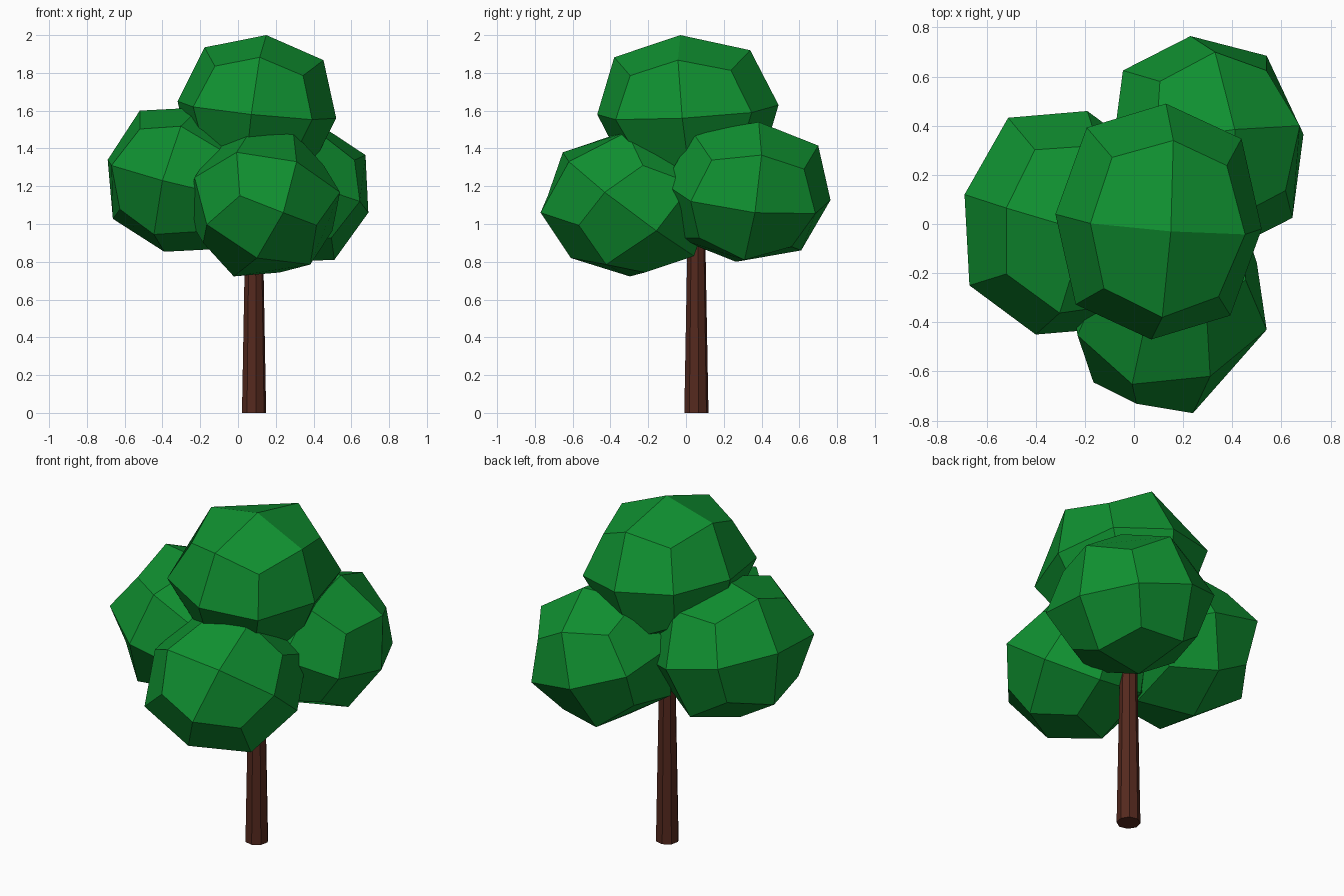
import bpy, bmesh, math
from mathutils import Matrix, Vector

if "Cube" in bpy.data.objects:
    bpy.data.objects.remove(bpy.data.objects["Cube"])


def material(name, rgb):
    m = bpy.data.materials.new(name)
    m.diffuse_color = (*rgb, 1)
    m.use_nodes = True
    m.node_tree.nodes["Principled BSDF"].inputs["Base Color"].default_value = m.diffuse_color
    return m


def add_object(name, bm, mat):
    bmesh.ops.recalc_face_normals(bm, faces=bm.faces)
    mesh = bpy.data.meshes.new(name)
    bm.to_mesh(mesh)
    bm.free()
    mesh.materials.append(mat)
    ob = bpy.data.objects.new(name, mesh)
    bpy.context.collection.objects.link(ob)
    return ob


def leaf_clump(name, center, a, b, c):
    """A tilted cube (half axes a, b, c) rounded by one subdivision, flat shaded."""
    bm = bmesh.new()
    bmesh.ops.create_cube(bm, size=2)
    for v in bm.verts:
        x, y, z = v.co
        v.co = Vector(center) + x * Vector(a) + y * Vector(b) + z * Vector(c)
    ob = add_object(name, bm, green)
    sub = ob.modifiers.new("rounding", 'SUBSURF')
    sub.levels = sub.render_levels = 1
    sub.use_limit_surface = False


green = material("leaves", (0.005, 0.28, 0.03))
brown = material("bark", (0.09, 0.022, 0.013))

# Trunk: tapered eight-sided post running up into the foliage
bm = bmesh.new()
height = 1.25
bmesh.ops.create_cone(bm, cap_ends=True, segments=8, radius1=0.065, radius2=0.042,
                      depth=height,
                      matrix=Matrix.Translation((0.085, 0.055, height / 2)) @ Matrix.Rotation(math.radians(10), 4, 'Z'))
add_object("trunk", bm, brown)

# Foliage: four overlapping clumps
leaf_clump("top_leaves", (0.10, 0.01, 1.605),
           (0.42, -0.03, -0.045), (0.03, 0.48, 0.025), (0.05, -0.04, 0.395))
leaf_clump("left_leaves", (-0.295, 0.005, 1.235),
           (-0.105, -0.455, -0.005), (0.095, -0.035, 0.382), (-0.395, 0.115, 0.105))
leaf_clump("front_leaves", (0.135, -0.305, 1.105),
           (-0.035, -0.305, -0.285), (0.175, -0.315, 0.225), (-0.365, -0.148, 0.141))
leaf_clump("back_right_leaves", (0.30, 0.325, 1.17),
           (0.11, 0.06, 0.37), (0.39, 0.04, -0.11), (-0.07, 0.44, -0.043))
